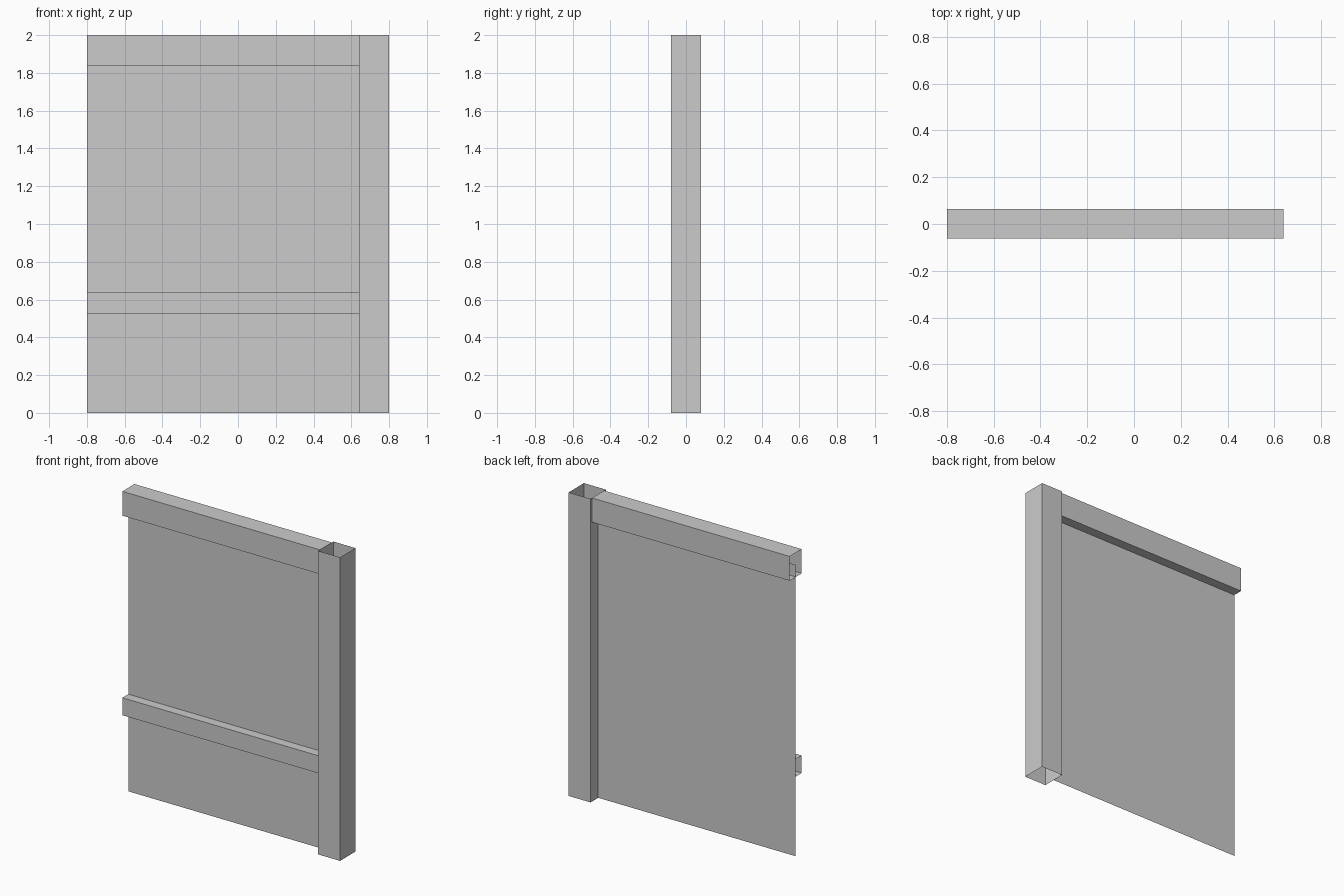
import bpy, bmesh
from mathutils import Vector

if "Cube" in bpy.data.objects:
    bpy.data.objects.remove(bpy.data.objects["Cube"])


def sweep(name, profile, offset, closed):
    """Thin-walled open-ended section: extrude a profile along an offset."""
    bm = bmesh.new()
    a = [bm.verts.new(p) for p in profile]
    b = [bm.verts.new(Vector(p) + Vector(offset)) for p in profile]
    n = len(profile)
    for i in range(n if closed else n - 1):
        j = (i + 1) % n
        bm.faces.new((a[i], a[j], b[j], b[i]))
    mesh = bpy.data.meshes.new(name)
    bm.to_mesh(mesh)
    bm.free()
    obj = bpy.data.objects.new(name, mesh)
    bpy.context.collection.objects.link(obj)
    return obj


LEFT, JOINT, RIGHT = -0.8, 0.64, 0.8
FRONT, BACK = -0.062, 0.064
span = (JOINT - LEFT, 0, 0)

# Square hollow post, open at top and bottom
sweep("post", [(JOINT, -0.08, 0), (RIGHT, -0.08, 0),
               (RIGHT, 0.08, 0), (JOINT, 0.08, 0)], (0, 0, 2), True)

# Hollow top rail, open at its ends
sweep("top_rail", [(LEFT, FRONT, 2), (LEFT, FRONT, 1.84),
                   (LEFT, BACK, 1.84), (LEFT, BACK, 2)], span, True)

# Lower channel rail on the front of the panel
sweep("lower_rail", [(LEFT, 0, 0.64), (LEFT, FRONT, 0.64),
                     (LEFT, FRONT, 0.525), (LEFT, 0, 0.525)], span, False)

# Single sheet panel, its top edge tucked inside the top rail
sweep("panel", [(LEFT, 0, 1.92), (LEFT, 0, 0)], span, False)
